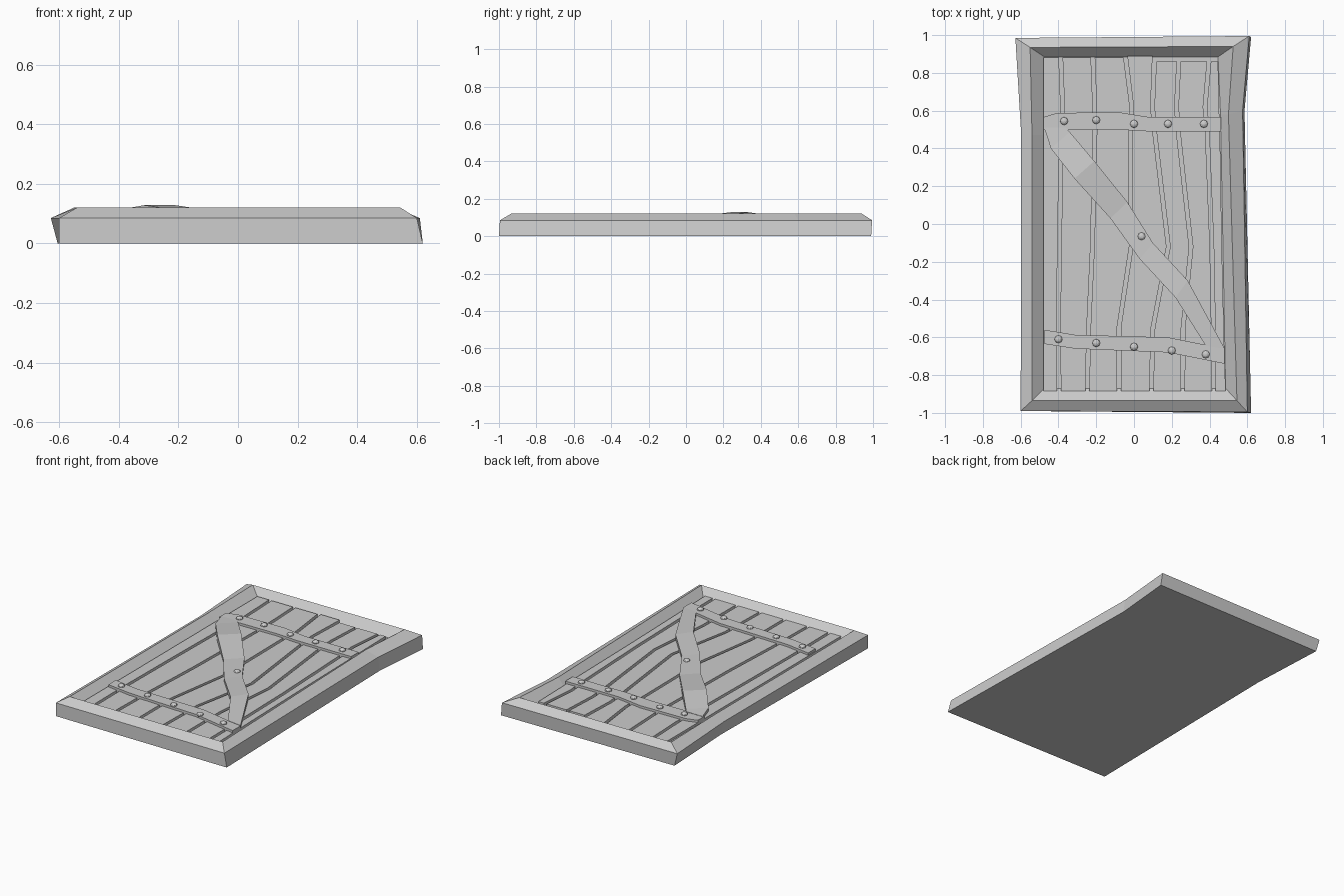
import bpy, bmesh
from mathutils import Matrix

if "Cube" in bpy.data.objects:
    bpy.data.objects.remove(bpy.data.objects["Cube"])


def finish(bm, name):
    bmesh.ops.recalc_face_normals(bm, faces=bm.faces[:])
    me = bpy.data.meshes.new(name)
    bm.to_mesh(me)
    bm.free()
    ob = bpy.data.objects.new(name, me)
    bpy.context.collection.objects.link(ob)
    return ob


def strip(name, left, right, tops, bottom):
    """Solid bar between two matching edge polylines, with a top height per pair."""
    bm = bmesh.new()
    rings = []
    for (lx, ly), (rx, ry), z in zip(left, right, tops):
        rings.append([bm.verts.new(p) for p in
                      ((lx, ly, bottom), (lx, ly, z), (rx, ry, z), (rx, ry, bottom))])
    for a, b in zip(rings, rings[1:]):
        for i in range(4):
            j = (i + 1) % 4
            bm.faces.new((a[i], a[j], b[j], b[i]))
    bm.faces.new(rings[0])
    bm.faces.new(rings[-1])
    return finish(bm, name)


# Frame and backing: warped outline stepped up to a ridge and down to the floor
loops = [
    (0.0, [(-.60, -.99), (.62, -1.0), (.585, .6), (.62, .99), (-.605, .98), (-.58, .47)]),
    (.085, [(-.60, -.99), (.60, -.995), (.575, .6), (.61, .995), (-.628, .985), (-.597, .47)]),
    (.12, [(-.54, -.935), (.545, -.935), (.50, .58), (.525, .94), (-.55, .935), (-.54, .47)]),
    (.066, [(-.475, -.87), (.485, -.87), (.458, .58), (.445, .885), (-.475, .885), (-.475, .47)]),
]
bm = bmesh.new()
rings = [[bm.verts.new((x, y, z)) for x, y in pts] for z, pts in loops]
for a, b in zip(rings, rings[1:]):
    for i in range(6):
        j = (i + 1) % 6
        bm.faces.new((a[i], a[j], b[j], b[i]))
bm.faces.new(rings[0])
bm.faces.new(rings[-1])
finish(bm, "frame")

# Planks, separated by crooked gaps (x of each gap at the heights in ys)
ys = [-.885, -.55, -.12, .48, .62, .885]
gaps = [
    [-.49] * 6,
    [-.397, -.40, -.395, -.385, -.378, -.388],
    [-.247, -.24, -.22, -.207, -.208, -.218],
    [-.08, -.08, -.015, -.02, -.012, -.045],
    [.092, .10, .182, .11, .098, .108],
    [.258, .26, .302, .235, .225, .237],
    [.422, .42, .412, .388, .376, .397],
    [.495, .485, .475, .465, .46, .455],
]
half = .010
for n, (a, b) in enumerate(zip(gaps, gaps[1:])):
    end = [.882, .882, .882, .89, .86, .86, .86][n]
    yy = ys[:-1] + [end]
    strip(f"plank_{n + 1}", [(x + half, y) for x, y in zip(a, yy)],
          [(x - half, y) for x, y in zip(b, yy)], [.085] * 6, .06)

# Cross straps
strip("upper_strap",
      [(-.48, .566), (-.41, .587), (-.09, .593), (.08, .566), (.46, .566)],
      [(-.48, .497), (-.41, .497), (-.09, .50), (.08, .49), (.46, .49)],
      [.10] * 5, .06)
strip("lower_strap",
      [(-.475, -.56), (-.31, -.587), (.18, -.60), (.48, -.66)],
      [(-.475, -.635), (-.31, -.66), (.18, -.68), (.48, -.74)],
      [.10] * 4, .06)

# Bent diagonal brace
strip("diagonal_brace",
      [(-.475, .51), (-.44, .40), (-.315, .24), (-.125, .03), (.03, -.185), (.22, -.39), (.38, -.645)],
      [(-.36, .51), (-.34, .487), (-.21, .333), (-.035, .116), (.10, -.10), (.285, -.30), (.48, -.66)],
      [.102, .106, .128, .102, .104, .115, .102], .07)

# Rivets
rivets = [(-.37, .545), (-.2, .55), (0, .53), (.18, .53), (.37, .53),
          (-.4, -.61), (-.2, -.63), (0, -.65), (.2, -.67), (.38, -.69), (.04, -.065)]
bm = bmesh.new()
for x, y in rivets:
    bmesh.ops.create_uvsphere(
        bm, u_segments=8, v_segments=6, radius=.021,
        matrix=Matrix.Translation((x, y, .102)) @ Matrix.Diagonal((1, 1, .65, 1)))
finish(bm, "rivets")
